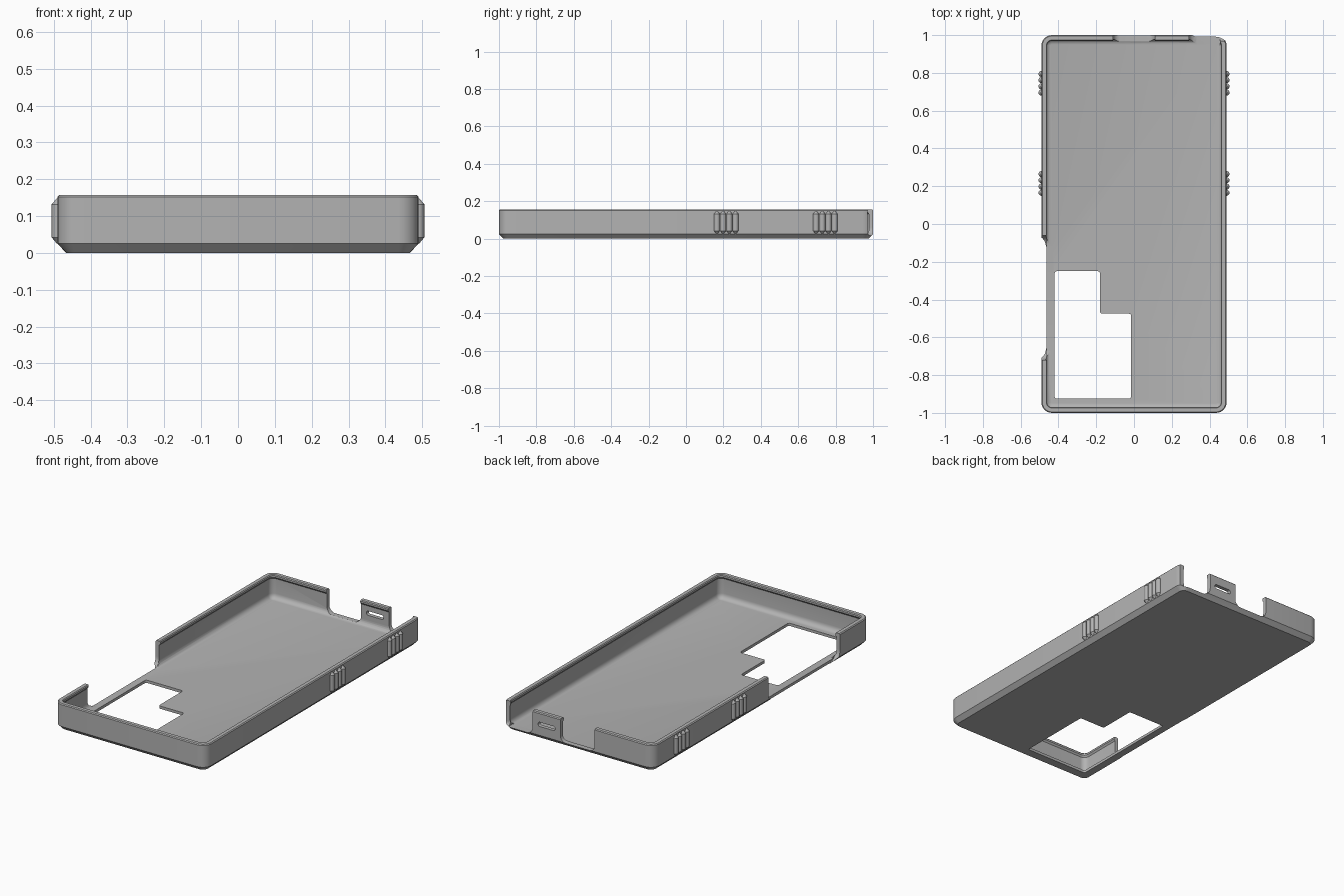
import bpy, bmesh, math
from mathutils import Vector

cube = bpy.data.objects.get("Cube")
if cube:
    bpy.data.objects.remove(cube, do_unlink=True)

grey = bpy.data.materials.new("matte_grey")
grey.use_nodes = True
grey.diffuse_color = (0.45, 0.45, 0.45, 1)
grey.node_tree.nodes["Principled BSDF"].inputs["Base Color"].default_value = (0.45, 0.45, 0.45, 1)


def finish(bm, name):
    bmesh.ops.recalc_face_normals(bm, faces=bm.faces)
    mesh = bpy.data.meshes.new(name)
    bm.to_mesh(mesh)
    bm.free()
    mesh.materials.append(grey)
    obj = bpy.data.objects.new(name, mesh)
    bpy.context.collection.objects.link(obj)
    return obj


def smooth(obj):
    bpy.ops.object.select_all(action='DESELECT')
    obj.select_set(True)
    bpy.context.view_layer.objects.active = obj
    bpy.ops.object.shade_smooth_by_angle(angle=math.radians(30))


def rounded(corners, steps=6):
    """Outline of a right-angled polygon whose corners (a, b, radius) are rounded."""
    pts = []
    for i, (a, b, r) in enumerate(corners):
        p = Vector((a, b))
        if r == 0:
            pts.append(p)
            continue
        d1 = (Vector(corners[i - 1][:2]) - p).normalized()
        d2 = (Vector(corners[(i + 1) % len(corners)][:2]) - p).normalized()
        centre = p + (d1 + d2) * r
        for k in range(steps + 1):
            t = math.pi / 2 * k / steps
            pts.append(centre - r * (d2 * math.cos(t) + d1 * math.sin(t)))
    return pts


def box_outline(a0, a1, b0, b1, r_low, r_high=0):
    return rounded([(a0, b0, r_low), (a1, b0, r_low), (a1, b1, r_high), (a0, b1, r_high)])


def prism(name, outline, axis, low, high):
    """Extrude an outline along x, y or z."""
    place = {'x': lambda a, b, c: (c, a, b),
             'y': lambda a, b, c: (a, c, b),
             'z': lambda a, b, c: (a, b, c)}[axis]
    bm = bmesh.new()
    rings = [[bm.verts.new(place(p.x, p.y, c)) for p in outline] for c in (low, high)]
    n = len(outline)
    for i in range(n):
        j = (i + 1) % n
        bm.faces.new((rings[0][i], rings[0][j], rings[1][j], rings[1][i]))
    bm.faces.new(rings[0])
    bm.faces.new(rings[1])
    obj = finish(bm, name)
    obj.hide_render = True
    return obj


# Tray: one wall section (inset, height) swept round a rounded rectangle
FLOOR, WALL, TOP = 0.016, 0.022, 0.157
section = [(0.024, 0), (0, 0.025), (0, TOP - 0.005), (0.005, TOP), (0.026, TOP),
           (0.03, 0.152), (0.03, 0.142), (WALL, 0.132)]
for k in range(6):
    t = math.pi / 2 * k / 5
    section.append((WALL + 0.028 * (1 - math.cos(t)), FLOOR + 0.03 * (1 - math.sin(t))))

bm = bmesh.new()
loops = []
for inset, z in section:
    w, d, r = 0.49 - inset, 1 - inset, max(0.055 - inset, 0.005)
    loops.append([bm.verts.new((p.x, p.y, z)) for p in box_outline(-w, w, -d, d, r, r)])
for la, lb in zip(loops, loops[1:]):
    for i in range(len(la)):
        j = (i + 1) % len(la)
        bm.faces.new((la[i], la[j], lb[j], lb[i]))
bm.faces.new(loops[0])
bm.faces.new(loops[-1])
case = finish(bm, "case_tray")

# Openings
R = 0.012
lens_outline = rounded([(-0.42, -0.925, R), (-0.015, -0.925, R), (-0.015, -0.475, R),
                        (-0.18, -0.475, R), (-0.18, -0.25, R), (-0.42, -0.25, R)])
cutters = [
    prism("lens_cutter", lens_outline, 'z', -0.1, 0.1),
    prism("side_cutter", box_outline(-0.72, -0.06, 0, 0.3, 0.06), 'x', -0.7, -0.463),
    prism("side_inner_cutter", box_outline(-0.72, -0.06, FLOOR, 0.3, 0.05), 'x', -0.5, -0.43),
    prism("port_cutter", box_outline(-0.11, 0.11, 0.022, 0.3, 0.035), 'y', 0.94, 1.2),
    prism("corner_cutter", rounded([(0.29, FLOOR, 0.045), (0.455, FLOOR, 0),
                                    (0.455, 0.3, 0), (0.29, 0.3, 0)]), 'y', 0.945, 1.2),
    prism("corner_end_cutter", rounded([(0.97, FLOOR, 0.02), (1.2, FLOOR, 0),
                                        (1.2, 0.3, 0), (0.97, 0.3, 0)]), 'x', 0.44, 0.7),
    prism("slot_cutter", box_outline(0.145, 0.255, 0.077, 0.102, 0.011, 0.011), 'y', 0.9, 1.2),
]
for cutter in cutters:
    mod = case.modifiers.new(cutter.name, 'BOOLEAN')
    mod.operation = 'DIFFERENCE'
    mod.solver = 'EXACT'
    mod.object = cutter
bpy.context.view_layer.update()
cut_mesh = bpy.data.meshes.new_from_object(
    case.evaluated_get(bpy.context.evaluated_depsgraph_get()))
case.modifiers.clear()
case.data = cut_mesh
for cutter in cutters:
    bpy.data.objects.remove(cutter, do_unlink=True)
smooth(case)

# Grip ribs: four upright rounded bars with tapered ends, on both sides
for side, label in ((-1, "right"), (1, "left")):
    for y_mid, where in ((0.745, "rear"), (0.215, "middle")):
        bm = bmesh.new()
        for n in range(4):
            y0 = y_mid + (n - 1.5) * 0.033
            rings = []
            for z, r in ((0.026, 0.003), (0.042, 0.0165), (0.132, 0.0165), (0.148, 0.003)):
                rings.append([bm.verts.new((side * 0.489 + r * math.cos(k * math.pi / 8),
                                            y0 + r * math.sin(k * math.pi / 8), z))
                              for k in range(16)])
            for ra, rb in zip(rings, rings[1:]):
                for i in range(16):
                    j = (i + 1) % 16
                    bm.faces.new((ra[i], ra[j], rb[j], rb[i]))
            bm.faces.new(rings[0])
            bm.faces.new(rings[-1])
        smooth(finish(bm, f"{label}_{where}_grip_ribs"))
